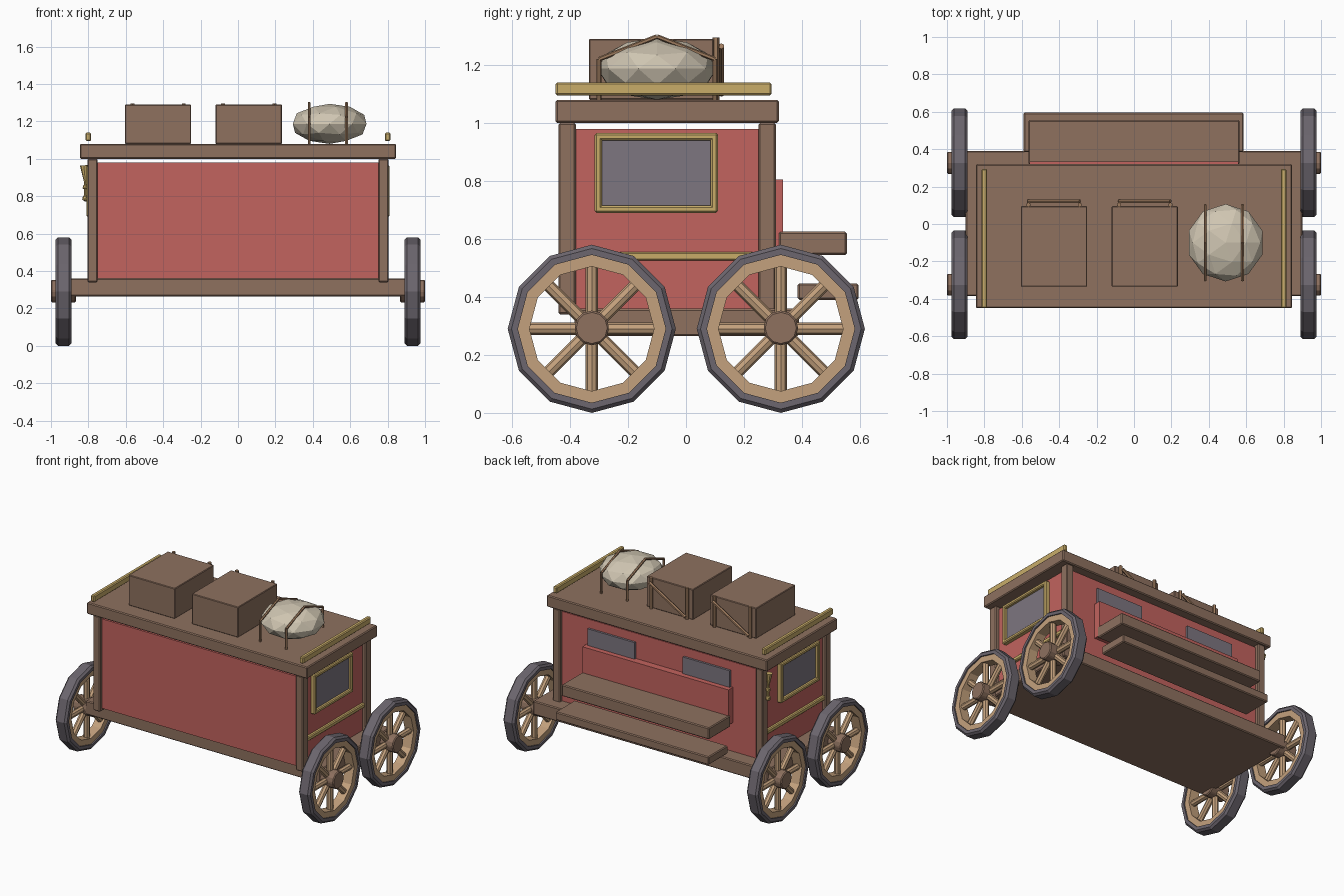
import bpy, bmesh, math
from mathutils import Vector, Matrix

if "Cube" in bpy.data.objects:
    bpy.data.objects.remove(bpy.data.objects["Cube"], do_unlink=True)


def material(name, *rgb):
    col = [(c / 255 / 12.92 if c < 11 else ((c / 255 + 0.055) / 1.055) ** 2.4) for c in rgb] + [1]
    m = bpy.data.materials.new(name)
    m.use_nodes = True
    m.diffuse_color = col
    bsdf = m.node_tree.nodes["Principled BSDF"]
    bsdf.inputs["Base Color"].default_value = col
    bsdf.inputs["Roughness"].default_value = 0.8
    return m


BROWN = material("brown wood", 142, 113, 95)
TAN = material("tan wood", 196, 161, 125)
STRAP = material("strap wood", 160, 125, 96)
RED = material("red paint", 194, 99, 94)
GOLD = material("brass", 200, 172, 105)
GREY = material("grey tyre", 108, 102, 110)
GLASS = material("window glass", 125, 118, 128)
CLOTH = material("sack cloth", 208, 198, 178)


def finish(name, bm, mat, bevel=0):
    bmesh.ops.recalc_face_normals(bm, faces=bm.faces)
    me = bpy.data.meshes.new(name)
    bm.to_mesh(me)
    bm.free()
    me.materials.append(mat)
    ob = bpy.data.objects.new(name, me)
    bpy.context.collection.objects.link(ob)
    if bevel:
        mod = ob.modifiers.new("edge", "BEVEL")
        mod.width = bevel
        mod.segments = 1
    return ob


def box(name, mat, x, y, z, bevel=0.006):
    """Box from (min, max) ranges."""
    bm = bmesh.new()
    size = [r[1] - r[0] for r in (x, y, z)]
    mid = [(r[0] + r[1]) / 2 for r in (x, y, z)]
    bmesh.ops.create_cube(bm, size=1, matrix=Matrix.Translation(mid) @ Matrix.Diagonal((*size, 1)))
    return finish(name, bm, mat, bevel)


def add_rod(bm, a, b, r1, r2=None, sides=8):
    a, b = Vector(a), Vector(b)
    rot = (b - a).to_track_quat("Z", "Y").to_matrix().to_4x4()
    bmesh.ops.create_cone(bm, cap_ends=True, segments=sides, radius1=r1,
                          radius2=r1 if r2 is None else r2, depth=(b - a).length,
                          matrix=Matrix.Translation((a + b) / 2) @ rot)


def rods(name, mat, points, r, sides=6):
    """Chain of straight rods through the points."""
    bm = bmesh.new()
    for a, b in zip(points, points[1:]):
        add_rod(bm, a, b, r, sides=sides)
    return finish(name, bm, mat)


def ring(name, mat, centre, r_in, r_out, half, cut, sides=12):
    """Chamfered twelve-sided ring around the x axis."""
    profile = [(r_in, -half), (r_out - cut, -half), (r_out, cut - half),
               (r_out, half - cut), (r_out - cut, half), (r_in, half)]
    bm = bmesh.new()
    loops = []
    for i in range(sides):
        a = math.tau * i / sides
        loops.append([bm.verts.new(Vector(centre) + Vector((h, r * math.sin(a), r * math.cos(a))))
                      for r, h in profile])
    n = len(profile)
    for i in range(sides):
        p, q = loops[i], loops[(i + 1) % sides]
        for j in range(n):
            k = (j + 1) % n
            bm.faces.new((p[j], p[k], q[k], q[j]))
    return finish(name, bm, mat)


# Chassis, cabin and roof
box("chassis", BROWN, (-0.9, 0.9), (-0.385, 0.39), (0.265, 0.36))
box("cabin", RED, (-0.78, 0.78), (-0.42, 0.285), (0.36, 0.98), 0)
box("roof", BROWN, (-0.845, 0.845), (-0.45, 0.32), (1.0, 1.08))
for sx in (-1, 1):
    x_post = sorted((sx * 0.75, sx * 0.805))
    for label, y in (("front", -0.44), ("back", 0.25)):
        box(label + "_corner_post", BROWN, x_post, (y, y + 0.06), (0.34, 1.0))

# Wheels
for sx in (-1, 1):
    for label, y in (("front", -0.325), ("back", 0.327)):
        c = Vector((sx * 0.933, y, 0.29))
        ring(label + "_tyre", GREY, c, 0.255, 0.29, 0.043, 0.013)
        ring(label + "_rim", TAN, c, 0.215, 0.265, 0.034, 0.008)
        bm = bmesh.new()
        for i in range(8):
            a = math.tau * i / 8
            d = Vector((0, math.sin(a), math.cos(a)))
            add_rod(bm, c + d * 0.04, c + d * 0.228, 0.021)
        finish(label + "_spokes", bm, TAN)
        bm = bmesh.new()
        add_rod(bm, (sx * 0.865, y, 0.293), (sx * 1.0, y, 0.293), 0.06, sides=12)
        finish(label + "_hub", bm, BROWN, 0.006)

# Side windows with brass frames, belt mouldings and roof rails
for sx in (-1, 1):
    def side(a, b):
        return sorted((sx * a, sx * b))
    box("side_window", GLASS, side(0.775, 0.79), (-0.3, 0.095), (0.705, 0.95), 0)
    for z in (0.69, 0.94):
        box("window_frame_rail", GOLD, side(0.77, 0.81), (-0.315, 0.11), (z, z + 0.025))
    for y in (-0.315, 0.085):
        box("window_frame_stile", GOLD, side(0.77, 0.81), (y, y + 0.025), (0.69, 0.965))
    box("belt_moulding", GOLD, side(0.77, 0.8), (-0.385, 0.25), (0.525, 0.555))
    box("roof_rail", GOLD, side(0.785, 0.815), (-0.45, 0.295), (1.095, 1.14))

# Rear bench, step and windows
box("bench_back", RED, (-0.56, 0.56), (0.27, 0.335), (0.56, 0.805), 0)
box("bench_seat", BROWN, (-0.565, 0.565), (0.32, 0.555), (0.545, 0.625))
box("foot_step", BROWN, (-0.59, 0.585), (0.385, 0.595), (0.39, 0.447))
for x in (-0.365, 0.365):
    box("back_window", GLASS, (x - 0.18, x + 0.18), (0.275, 0.3), (0.7, 0.92), 0)

# Trunks with rear bracing
for x in (-0.605, -0.12):
    box("trunk", BROWN, (x, x + 0.355), (-0.335, 0.095), (1.08, 1.29), 0.004)
    lo, hi = x + 0.04, x + 0.315
    for px in (lo, hi):
        rods("trunk_brace_post", STRAP, [(px, 0.103, 1.08), (px, 0.103, 1.295)], 0.012)
    rods("trunk_brace_diagonal", STRAP, [(lo, 0.122, 1.1), (hi, 0.122, 1.265)], 0.011)

# Sack and its straps
bm = bmesh.new()
bmesh.ops.create_icosphere(bm, subdivisions=2, radius=1,
                           matrix=Matrix.Translation((0.49, -0.1, 1.187))
                           @ Matrix.Diagonal((0.207, 0.207, 0.107, 1)))
finish("sack", bm, CLOTH)
for x in (0.38, 0.58):
    rods("sack_strap", STRAP, [(x, -0.3, 1.07), (x, -0.3, 1.22), (x, -0.1, 1.298),
                               (x, 0.1, 1.22), (x, 0.1, 1.07)], 0.008)

# Brass horn hung on the rear corner post
bm = bmesh.new()
add_rod(bm, (-0.815, 0.265, 0.87), (-0.825, 0.265, 0.965), 0.007, 0.02)
add_rod(bm, (-0.815, 0.265, 0.8), (-0.815, 0.265, 0.87), 0.009)
for z, r in ((0.85, 0.018), (0.79, 0.02)):
    bmesh.ops.create_icosphere(bm, subdivisions=1, radius=r,
                               matrix=Matrix.Translation((-0.815, 0.265, z)))
finish("horn", bm, GOLD)
